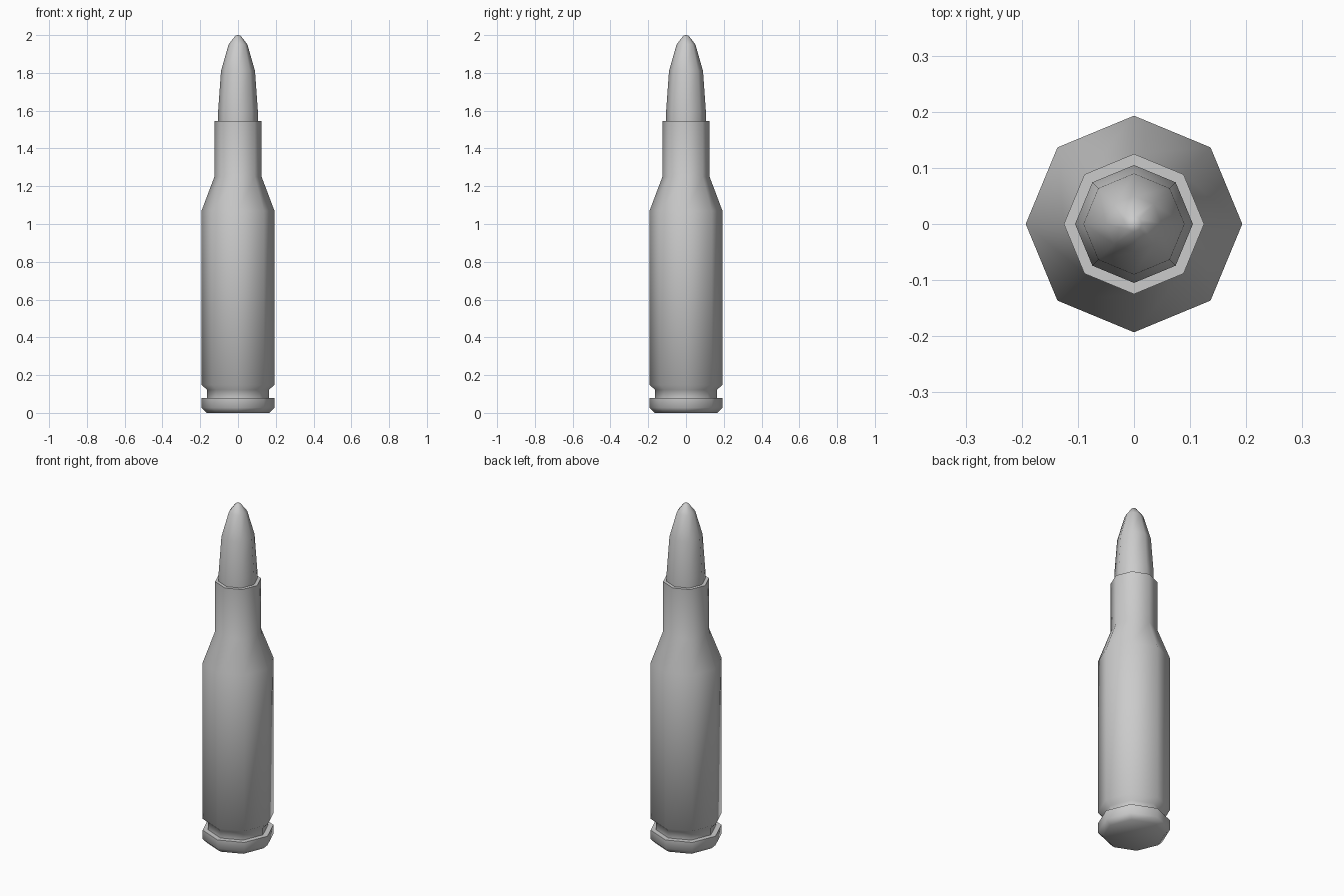
import bpy, bmesh
from math import cos, sin, pi, radians

if "Cube" in bpy.data.objects:
    bpy.data.objects.remove(bpy.data.objects["Cube"])

SIDES = 8

def lathe(name, profile):
    """Turn (radius, height) points around z with eight sides and closed ends."""
    bm = bmesh.new()
    rings = []
    for r, z in profile:
        if r == 0:
            rings.append([bm.verts.new((0, 0, z))] * SIDES)
        else:
            rings.append([bm.verts.new((r * cos(2 * pi * i / SIDES), r * sin(2 * pi * i / SIDES), z))
                          for i in range(SIDES)])
    for a, b in zip(rings, rings[1:]):
        for i in range(SIDES):
            j = (i + 1) % SIDES
            bm.faces.new(list(dict.fromkeys((a[i], a[j], b[j], b[i]))))
    if profile[0][0] > 0:
        bm.faces.new(rings[0][::-1])
    bmesh.ops.recalc_face_normals(bm, faces=bm.faces)
    mesh = bpy.data.meshes.new(name)
    bm.to_mesh(mesh)
    bm.free()
    obj = bpy.data.objects.new(name, mesh)
    bpy.context.collection.objects.link(obj)
    bpy.ops.object.select_all(action='DESELECT')
    obj.select_set(True)
    bpy.context.view_layer.objects.active = obj
    bpy.ops.object.shade_smooth_by_angle(angle=radians(60))
    return obj

# Case: rim, extractor groove, body, shoulder, neck and mouth; then the seated
# tapered tip, continuous with the mouth
lathe("cartridge", [
    (0.165, 0), (0.193, 0.027), (0.193, 0.08), (0.163, 0.08), (0.163, 0.122),
    (0.193, 0.148), (0.193, 1.07), (0.125, 1.25), (0.125, 1.545),
    (0.105, 1.545), (0.105, 1.60), (0.09, 1.81), (0.05, 1.95), (0.014, 1.997), (0, 2.0)])
